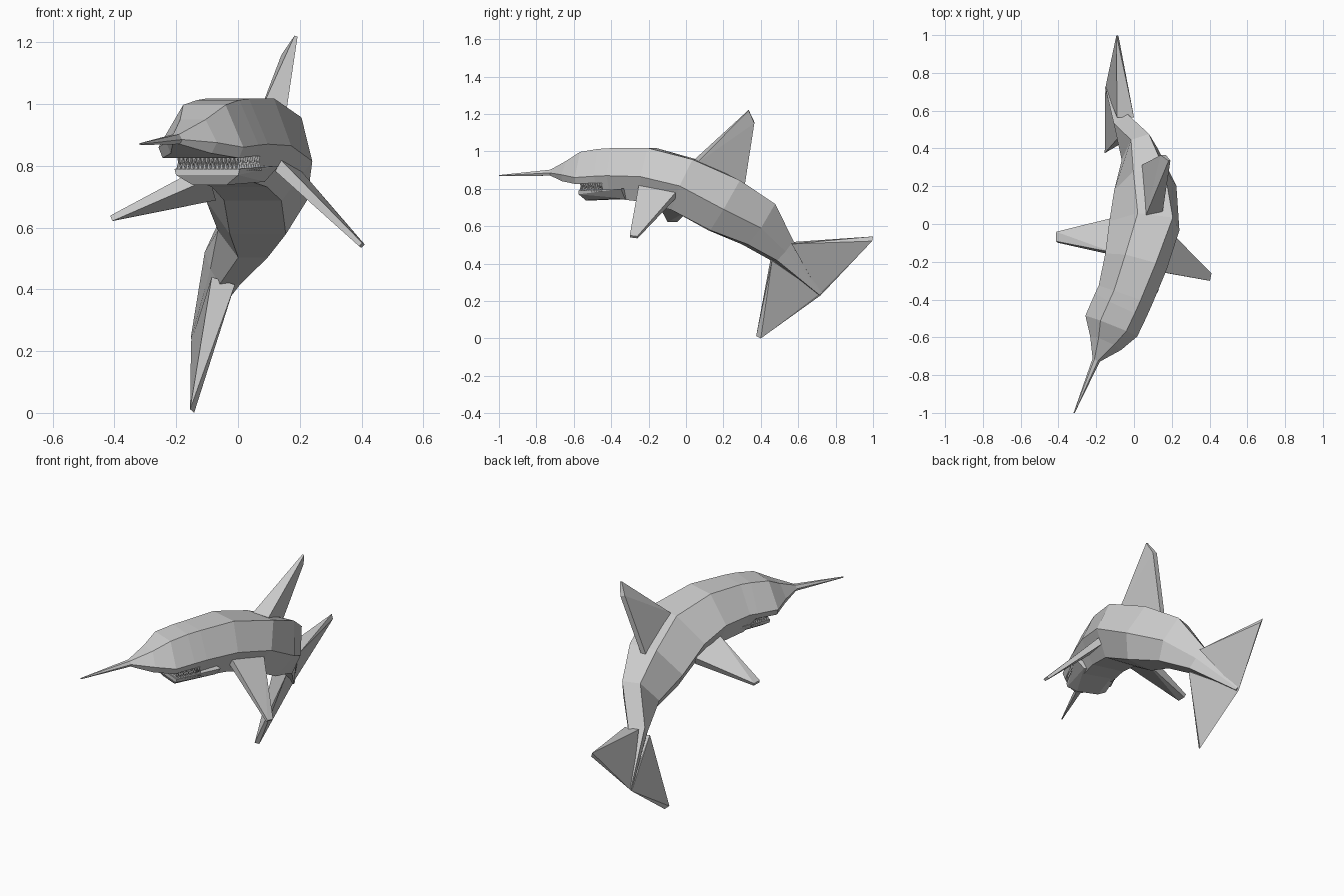
import bpy, bmesh, math
from mathutils import Vector as V

if "Cube" in bpy.data.objects:
    bpy.data.objects.remove(bpy.data.objects["Cube"])

Z = V((0, 0, 1))


def finish(name, bm):
    bmesh.ops.recalc_face_normals(bm, faces=bm.faces[:])
    me = bpy.data.meshes.new(name)
    bm.to_mesh(me)
    bm.free()
    ob = bpy.data.objects.new(name, me)
    bpy.context.collection.objects.link(ob)
    return ob


def hull(name, pts):
    bm = bmesh.new()
    for p in pts:
        bm.verts.new(p)
    r = bmesh.ops.convex_hull(bm, input=bm.verts[:])
    junk = [g for g in set(r["geom_interior"] + r["geom_unused"]) if isinstance(g, bmesh.types.BMVert)]
    bmesh.ops.delete(bm, geom=junk, context='VERTS')
    return finish(name, bm)


def fin(name, front, rear, tip_rear, tip_front, thick):
    """Tapered blade: four corners, each with its own thickness."""
    c = [V(p) for p in (front, rear, tip_rear, tip_front)]
    n = (c[1] - c[0]).cross(c[3] - c[0]).normalized()
    return hull(name, [p + n * s * t / 2 for p, t in zip(c, thick) for s in (-1, 1)])


# Body: hexagonal sections along a bent spine
# centre x, y, z, half width, height up, height down, bottom width ratio, top skew
sections = [
    (-0.317, -1.00, 0.87, 0.003, 0.003, 0.003, 0.6, 0),
    (-0.20, -0.72, 0.885, 0.021, 0.017, 0.015, 0.6, 0),
    (-0.15, -0.63, 0.875, 0.09, 0.075, 0.035, 0.8, 0),
    (-0.12, -0.54, 0.86, 0.148, 0.137, 0.035, 0.9, 0.01),
    (-0.07, -0.43, 0.867, 0.15, 0.146, 0.035, 0.9, 0.01),
    (-0.045, -0.375, 0.87, 0.15, 0.147, 0.12, 0.6, 0.01),
    (0.01, -0.20, 0.865, 0.168, 0.155, 0.135, 0.55, 0.02),
    (0.055, -0.01, 0.815, 0.187, 0.155, 0.14, 0.5, 0.05),
    (0.06, 0.19, 0.69, 0.165, 0.18, 0.13, 0.55, 0.025),
    (0.03, 0.37, 0.59, 0.10, 0.155, 0.105, 0.5, 0.03),
    (-0.045, 0.51, 0.465, 0.05, 0.075, 0.065, 0.75, 0),
    (-0.145, 0.72, 0.24, 0.008, 0.012, 0.012, 0.6, 0),
]
bm = bmesh.new()
rings = []
for i, (x, y, z, w, u, d, b, k) in enumerate(sections):
    a = V(sections[max(i - 1, 0)][:3])
    e = V(sections[min(i + 1, len(sections) - 1)][:3])
    t = (e - a).normalized()
    side = t.cross(Z).normalized()
    up = side.cross(t)
    tw = w * (0.9 if i == 10 else 0.5)
    outline = [(-w, 0), (k - tw, u), (k + tw, u), (w, 0), (b * w, -d), (-b * w, -d)]
    rings.append([bm.verts.new(V((x, y, z)) + side * p + up * q) for p, q in outline])
for r0, r1 in zip(rings, rings[1:]):
    for j in range(6):
        bm.faces.new((r0[j], r0[(j + 1) % 6], r1[(j + 1) % 6], r1[j]))
bm.faces.new(rings[0])
bm.faces.new(rings[-1])
finish("body", bm)

# Dorsal and side fins
fin("dorsal_fin", (0.107, 0.05, 0.945), (0.05, 0.31, 0.80), (0.155, 0.365, 1.155), (0.188, 0.335, 1.22),
    (0.09, 0.03, 0.03, 0.01))
fin("right_side_fin", (0.12, -0.25, 0.81), (0.19, -0.05, 0.77), (0.405, -0.26, 0.54), (0.397, -0.30, 0.545),
    (0.04, 0.04, 0.015, 0.015))
fin("left_side_fin", (-0.10, -0.16, 0.78), (-0.08, 0.03, 0.71), (-0.408, -0.045, 0.63), (-0.41, -0.095, 0.63),
    (0.05, 0.05, 0.02, 0.02))

# Tail lobes share the notch point and grow from the last body section
notch = [(-0.152, 0.72, 0.23), (-0.142, 0.715, 0.24)]
hull("upper_tail_lobe", notch + [(0, 0.565, 0.505), (-0.09, 0.565, 0.515),
                                 (-0.093, 1.0, 0.545), (-0.082, 0.995, 0.52)])
hull("lower_tail_lobe", notch + [(-0.085, 0.455, 0.44), (-0.01, 0.46, 0.415),
                                 (-0.155, 0.375, 0.012), (-0.142, 0.40, 0.0)])

# Lower jaw, in a frame turned with the head
fwd, side = V((-0.4, -0.917, 0)), V((0.917, -0.4, 0))


def head(s, f, z):
    return V((-0.1, -0.53, 0)) + side * s + fwd * f + Z * z


jaw = []
for m in (-1, 1):
    jaw += [head(0.115 * m, 0, 0.79), head(0.11 * m, 0.0, 0.77), head(0.06 * m, -0.02, 0.738),
            head(0.14 * m, -0.26, 0.80), head(0.09 * m, -0.26, 0.748)]
hull("lower_jaw", jaw)

# Teeth: interlocking pyramids round the mouth edge
path = [(0.122, -0.14), (0.105, -0.01), (-0.105, -0.01), (-0.122, -0.14)]
counts = (9, 14, 9)
for name, base, tip, off in (("lower_teeth", 0.785, 0.818, 0.0), ("upper_teeth", 0.832, 0.798, 0.5)):
    bm = bmesh.new()
    for (p, q), n in zip(zip(path, path[1:]), counts):
        for i in range(n):
            s, f = V(p).lerp(V(q), (i + off) / n)
            ring = [bm.verts.new(head(s + 0.009 * math.cos(a), f + 0.009 * math.sin(a), base))
                    for a in (math.pi * j / 2 for j in range(4))]
            top = bm.verts.new(head(s, f, tip))
            bm.faces.new(ring)
            for j in range(4):
                bm.faces.new((ring[j], ring[(j + 1) % 4], top))
    finish(name, bm)
